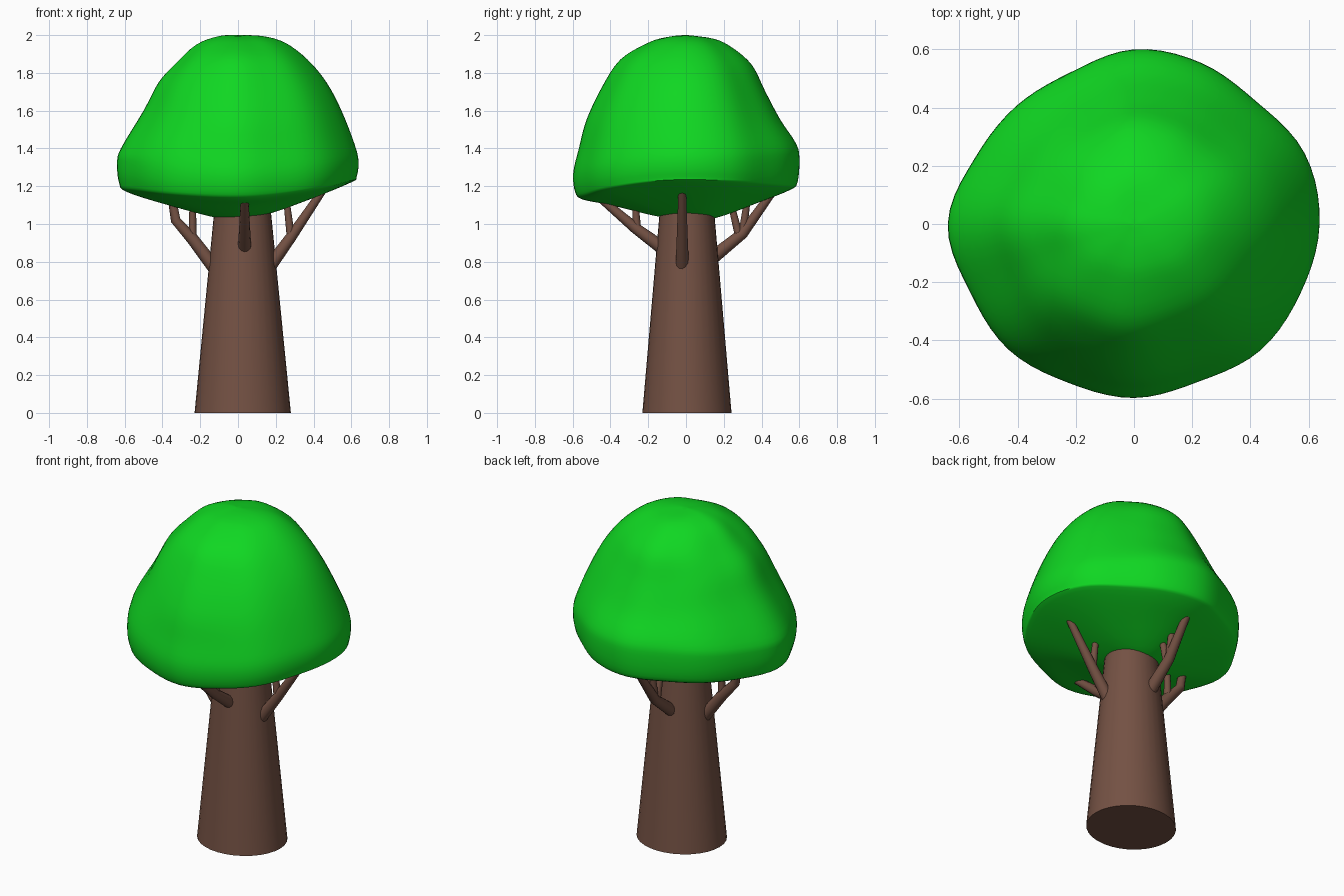
import bpy, bmesh, math
from mathutils import Vector

if "Cube" in bpy.data.objects:
    bpy.data.objects.remove(bpy.data.objects["Cube"])


def material(name, rgb):
    m = bpy.data.materials.new(name)
    m.diffuse_color = (*rgb, 1)
    m.use_nodes = True
    m.node_tree.nodes["Principled BSDF"].inputs["Base Color"].default_value = m.diffuse_color
    return m


green = material("leaf green", (0.005, 0.68, 0.016))
brown = material("bark brown", (0.175, 0.083, 0.057))


def finish(name, bm, mat):
    bmesh.ops.recalc_face_normals(bm, faces=bm.faces)
    me = bpy.data.meshes.new(name)
    bm.to_mesh(me)
    bm.free()
    me.materials.append(mat)
    ob = bpy.data.objects.new(name, me)
    bpy.context.collection.objects.link(ob)
    bpy.ops.object.select_all(action='DESELECT')
    ob.select_set(True)
    bpy.context.view_layer.objects.active = ob
    bpy.ops.object.shade_smooth_by_angle(angle=math.radians(45))
    return ob


def spline(a, b, c, d, t):
    return 0.5 * (2 * b + (c - a) * t + (2 * a - 5 * b + 4 * c - d) * t * t
                  + (3 * b - a - 3 * c + d) * t ** 3)


def loft(bm, rings):
    for lo, hi in zip(rings, rings[1:]):
        n = len(lo)
        for i in range(n):
            j = (i + 1) % n
            bm.faces.new((lo[i], lo[j], hi[j], hi[i]))


# Trunk: tapered round column
bm = bmesh.new()
rings = []
for z, rx, ry, cx in ((0, 0.255, 0.236, 0.025), (1.15, 0.142, 0.137, 0.024)):
    rings.append([bm.verts.new((cx + rx * math.cos(a), 0.005 + ry * math.sin(a), z))
                  for a in (math.tau * i / 32 for i in range(32))])
loft(bm, rings)
bm.faces.new(rings[0])
bm.faces.new(rings[-1])
finish("trunk", bm, brown)


# Branches: tapered tubes along short paths
def tube(bm, pts, r0, r1, n=12):
    pts = [Vector(p) for p in pts]
    rings = []
    for k, p in enumerate(pts):
        d = (pts[min(k + 1, len(pts) - 1)] - pts[max(k - 1, 0)]).normalized()
        q = d.to_track_quat('Z', 'Y')
        r = r0 + (r1 - r0) * k / (len(pts) - 1)
        rings.append([bm.verts.new(p + q @ Vector((r * math.cos(math.tau * i / n),
                                                   r * math.sin(math.tau * i / n), 0)))
                      for i in range(n)])
    loft(bm, rings)
    bm.faces.new(rings[0])
    bm.faces.new(rings[-1])


# name: (direction, side position, [paths as (distance, height)])
branches = {
    "right_branch": ((1, 0), -0.02, [[(0.12, 0.71), (0.28, 0.93), (0.45, 1.18)],
                                     [(0.28, 0.93), (0.255, 1.14)]]),
    "left_branch": ((-1, 0), 0.0, [[(0.08, 0.71), (0.24, 0.92), (0.33, 1.02), (0.36, 1.19)],
                                   [(0.24, 0.92), (0.24, 1.14)]]),
    "front_branch": ((0, -1), 0.035, [[(0.08, 0.84), (0.27, 0.98), (0.47, 1.15)],
                                      [(0.26, 0.98), (0.27, 1.13)]]),
    "back_branch": ((0, 1), 0.0, [[(0.10, 0.79), (0.30, 0.95), (0.48, 1.2)],
                                  [(0.30, 0.95), (0.33, 1.17)],
                                  [(0.28, 0.94), (0.235, 1.12)]]),
}
for name, (d, side, paths) in branches.items():
    bm = bmesh.new()
    for k, path in enumerate(paths):
        pts = [(d[0] * s + abs(d[1]) * side, d[1] * s + abs(d[0]) * side, z) for s, z in path]
        tube(bm, pts, *((0.038, 0.02) if k == 0 else (0.022, 0.016)))
    finish(name, bm, brown)

# Canopy: side profiles (radius, height) in four directions, blended around the plan outline
profiles = [
    [(0, 1.03), (.15, 1.05), (.38, 1.13), (.60, 1.22), (.63, 1.25), (.64, 1.33), (.62, 1.42),
     (.55, 1.6), (.47, 1.75), (.37, 1.87), (.25, 1.96), (.13, 1.995), (0, 2)],
    [(0, 1.03), (.15, 1.03), (.40, 1.12), (.55, 1.18), (.59, 1.22), (.60, 1.35), (.58, 1.43),
     (.50, 1.55), (.42, 1.7), (.35, 1.84), (.25, 1.93), (.15, 1.98), (0, 2)],
    [(0, 1.03), (.10, 1.03), (.37, 1.10), (.59, 1.17), (.63, 1.22), (.64, 1.32), (.62, 1.4),
     (.50, 1.6), (.42, 1.75), (.33, 1.85), (.22, 1.95), (.10, 1.995), (0, 2)],
    [(0, 1.03), (.15, 1.04), (.40, 1.10), (.55, 1.13), (.59, 1.17), (.60, 1.27), (.57, 1.4),
     (.53, 1.55), (.45, 1.72), (.35, 1.87), (.20, 1.96), (.10, 1.99), (0, 2)],
]
outline = [.638, .635, .595, .60, .60, .565, .573, .592,
           .64, .61, .61, .59, .597, .585, .614, .62]
SEG, SUB = 80, 4


def profile_point(p, u):
    k = min(int(u), len(p) - 2)
    c = lambda i: Vector(p[max(0, min(len(p) - 1, i))])
    v = spline(c(k - 1), c(k), c(k + 1), c(k + 2), u - k)
    return v


def canopy_point(a, u):
    q = a / math.tau * 4
    k, t = int(q) % 4, q - int(q)
    t = t * t * (3 - 2 * t)
    v = profile_point(profiles[k], u).lerp(profile_point(profiles[(k + 1) % 4], u), t)
    widest = profiles[k][5][0] * (1 - t) + profiles[(k + 1) % 4][5][0] * t
    q = a / math.tau * 16
    k = int(q)
    plan = spline(*(outline[(k + i) % 16] for i in (-1, 0, 1, 2)), q - k)
    r = v.x * plan / widest
    return (r * math.cos(a), r * math.sin(a), v.y)


bm = bmesh.new()
rings = [[bm.verts.new(canopy_point(math.tau * i / SEG, m / SUB)) for i in range(SEG)]
         for m in range(1, 12 * SUB)]
loft(bm, rings)
for ring, z in ((rings[0], 1.03), (rings[-1], 2.0)):
    tip = bm.verts.new((0, 0, z))
    for i in range(SEG):
        bm.faces.new((ring[i], ring[(i + 1) % SEG], tip))
finish("canopy", bm, green)
